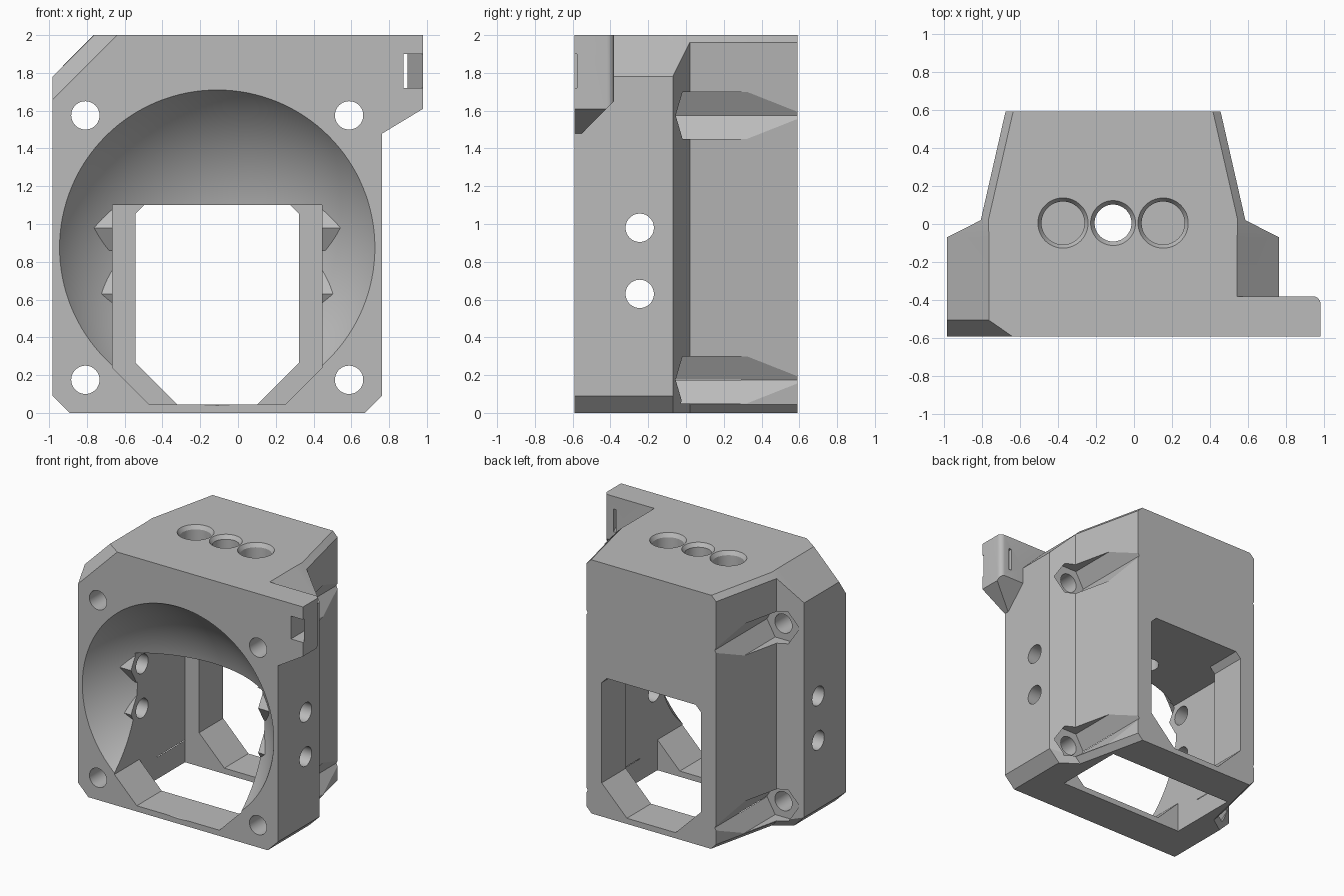
import bpy, bmesh, math
from mathutils import Vector, Matrix

CX = -0.11            # centre line of the housing
FRONT, BACK = -0.59, 0.59

cube = bpy.data.objects.get("Cube")
if cube:
    bpy.data.objects.remove(cube, do_unlink=True)

grey = bpy.data.materials.new("plain grey")
grey.use_nodes = True
colour = (0.5, 0.5, 0.5, 1)
grey.diffuse_color = colour
grey.node_tree.nodes["Principled BSDF"].inputs["Base Color"].default_value = colour


def finish(name, bm):
    bmesh.ops.recalc_face_normals(bm, faces=bm.faces)
    mesh = bpy.data.meshes.new(name)
    bm.to_mesh(mesh)
    bm.free()
    mesh.materials.append(grey)
    obj = bpy.data.objects.new(name, mesh)
    bpy.context.collection.objects.link(obj)
    return obj


def loft(name, rings):
    bm = bmesh.new()
    loops = [[bm.verts.new(p) for p in ring] for ring in rings]
    n = len(loops[0])
    for a, b in zip(loops, loops[1:]):
        for i in range(n):
            j = (i + 1) % n
            bm.faces.new((a[i], a[j], b[j], b[i]))
    bm.faces.new(loops[0])
    bm.faces.new(loops[-1])
    return finish(name, bm)


def prism(name, pts, axis, lo, hi):
    """Extrude a 2D outline along x, y or z."""
    place = {"x": lambda p, t: (t, p[0], p[1]),
             "y": lambda p, t: (p[0], t, p[1]),
             "z": lambda p, t: (p[0], p[1], t)}[axis]
    return loft(name, [[place(p, t) for p in pts] for t in (lo, hi)])


def circle(u, v, r, n=48):
    return [(u + r * math.cos(math.tau * i / n), v + r * math.sin(math.tau * i / n))
            for i in range(n)]


def box_outline(half, z0, z1, low, high=0.0):
    """Upright rectangle about the centre line with cut corners."""
    right = [(half - low, z0), (half, z0 + low), (half, z1 - high)]
    if high:
        right.append((half - high, z1))
    return [(CX + x, z) for x, z in right] + [(CX - x, z) for x, z in reversed(right)]


def combine(target, tool, operation="DIFFERENCE"):
    mod = target.modifiers.new("cut", "BOOLEAN")
    mod.operation, mod.solver, mod.object = operation, "EXACT", tool
    bpy.context.view_layer.update()
    result = bpy.data.meshes.new_from_object(
        target.evaluated_get(bpy.context.evaluated_depsgraph_get()))
    target.modifiers.clear()
    target.data = result
    bpy.data.objects.remove(tool, do_unlink=True)


def slice_off(obj, point, normal):
    bm = bmesh.new()
    bm.from_mesh(obj.data)
    cut = bmesh.ops.bisect_plane(bm, geom=bm.verts[:] + bm.edges[:] + bm.faces[:],
                                 plane_co=point, plane_no=Vector(normal).normalized(),
                                 clear_outer=True)
    edges = [e for e in cut["geom_cut"] if isinstance(e, bmesh.types.BMEdge)]
    bmesh.ops.contextual_create(bm, geom=edges)
    bmesh.ops.recalc_face_normals(bm, faces=bm.faces)
    bm.to_mesh(obj.data)
    bm.free()


# Housing: wide front block, sloped shoulders, tapering rear
sections = [(FRONT, 0.872, 0.22, 0.09), (-0.07, 0.872, 0.22, 0.09),
            (0.02, 0.695, 0.04, 0.045), (BACK, 0.565, 0.04, 0.045)]
housing = loft("housing", [[(x, y, z) for x, z in box_outline(w, 0, 2, low, top)]
                           for y, w, top, low in sections])
slice_off(housing, (-0.64, FRONT, 2), (-1, -1.44, 1))

# Side tab with a sloped underside and rounded rear edge
tab = prism("tab", [(0.5, 2), (0.98, 2), (0.98, 1.61), (0.765, 1.48), (0.5, 1.48)],
            "y", FRONT, -0.38)
bm = bmesh.new()
bm.from_mesh(tab.data)
corner = [e for e in bm.edges
          if all(v.co.x > 0.97 and v.co.y > -0.39 for v in e.verts)]
bmesh.ops.bevel(bm, geom=corner, offset=0.04, segments=6, profile=0.5, affect="EDGES")
bm.to_mesh(tab.data)
bm.free()
slice_off(tab, (0.8, -0.42, 1.61), (0, 1, -1))
combine(housing, tab, "UNION")

# Slanted tie slot in the tab
combine(housing, prism("tab_slot", [(0.875, -0.65), (0.875, -0.3), (0.898, -0.3),
                                    (0.898, -0.38), (0.983, -0.585), (0.99, -0.65)],
                       "z", 1.72, 1.9))

# Round bowl in the front
bm = bmesh.new()
bmesh.ops.create_uvsphere(bm, u_segments=128, v_segments=96, radius=0.99,
                          matrix=Matrix.Translation((CX, -1.122, 0.875))
                          @ Matrix.Rotation(math.pi / 2, 4, "X"))
combine(housing, finish("bowl", bm))

# Hexagonal screw bosses inside the bowl
for side in (-1, 1):
    for z in (0.98, 0.63):
        ends = sorted((CX + side * 0.5, CX + side * 0.83))
        combine(housing, prism("screw_boss", circle(-0.245, z, 0.139, 6), "x", *ends), "UNION")

# Inner chamber, open floor and rear window
combine(housing, prism("chamber", box_outline(0.555, 0.045, 1.1, 0.195), "y", -0.8, 0.29))
combine(housing, prism("floor_opening", box_outline(0.555, -0.1, 0.6, 0.01), "y", -0.28, 0.29))
combine(housing, prism("rear_window", box_outline(0.4325, 0.045, 1.1, 0.22, 0.045),
                       "y", 0.2, 0.8))

# Corner screw holes with hexagonal channels behind them
for side in (-1, 1):
    x = CX + side * 0.698
    for z in (0.175, 1.575):
        combine(housing, prism("corner_hole", circle(x, z, 0.075), "y", -0.8, 0.2))
        combine(housing, prism("nut_channel", circle(x, z, 0.144, 6), "y", -0.06, 0.8))

# Side screw holes
for side in (-1, 1):
    ends = sorted((CX + side * 0.4, CX + side * 1.0))
    for z in (0.98, 0.63):
        combine(housing, prism("side_hole", circle(-0.245, z, 0.075), "x", *ends))

# Countersunk holes in the top: two blind, the middle one through
for x, outer, inner, bottom in ((CX - 0.263, 0.132, 0.113, 1.6),
                                (CX, 0.118, 0.097, 1.0),
                                (CX + 0.263, 0.132, 0.113, 1.6)):
    levels = ((bottom, inner), (1.97, inner), (2.0, outer), (2.1, outer))
    combine(housing, loft("top_hole", [[(u, v, z) for u, v in circle(x, 0.005, r)]
                                       for z, r in levels]))

# Smooth round surfaces, crisp edges
bpy.ops.object.select_all(action="DESELECT")
housing.select_set(True)
bpy.context.view_layer.objects.active = housing
bpy.ops.object.shade_smooth_by_angle(angle=math.radians(25))
